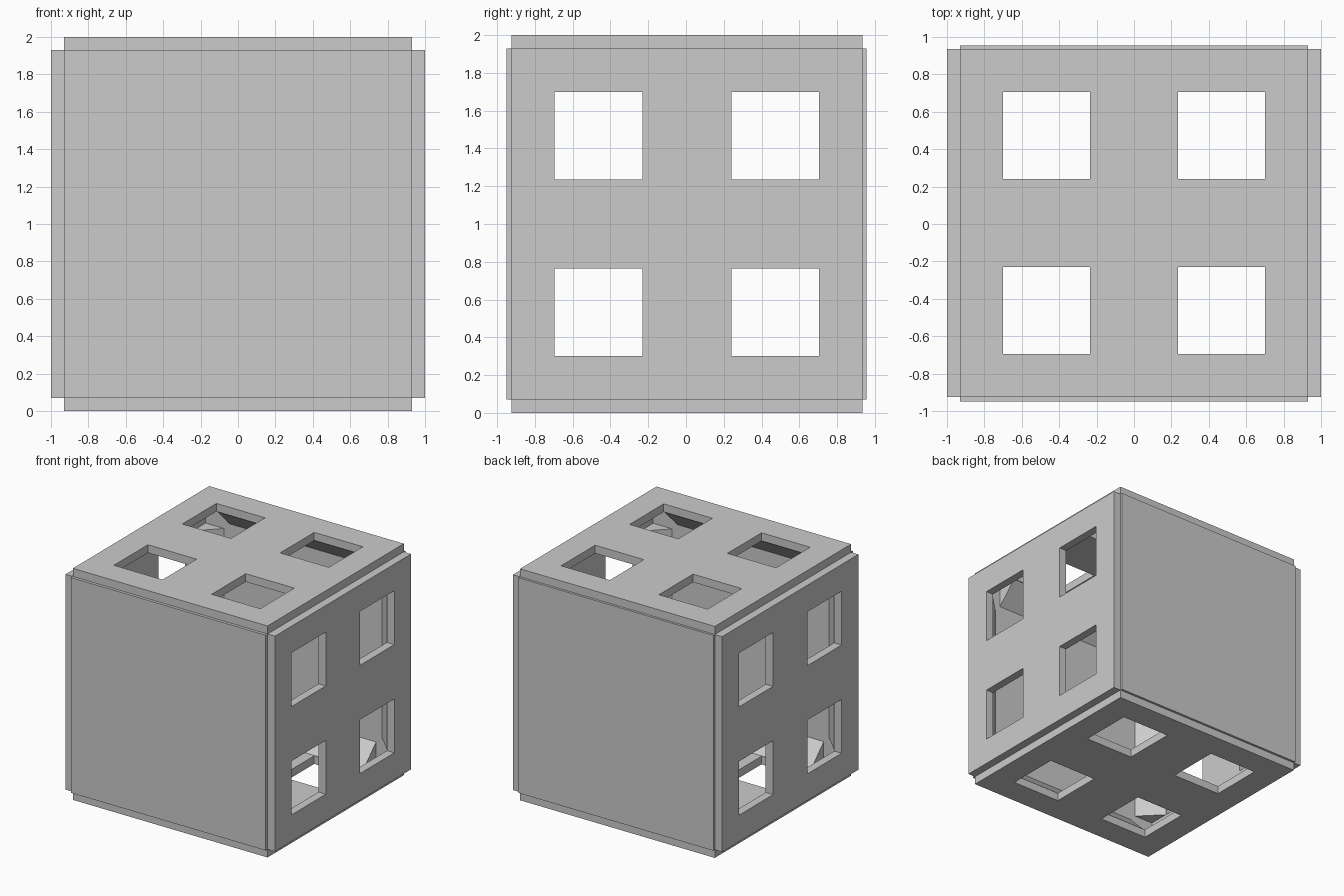
import bpy
import bmesh
from mathutils import Matrix, Vector

old = bpy.data.objects.get("Cube")
if old:
    bpy.data.objects.remove(old, do_unlink=True)

grey = bpy.data.materials.new("light_grey")
grey.use_nodes = True
colour = (0.6, 0.6, 0.6, 1)
grey.diffuse_color = colour
grey.node_tree.nodes["Principled BSDF"].inputs["Base Color"].default_value = colour

CENTRE = Vector((0, 0.005, 1))
HALF = 0.93        # half width of each panel
THICK = 0.07
CUTS = [-HALF, -0.70, -0.235, 0.235, 0.70, HALF]


def finish(name, bm):
    bmesh.ops.recalc_face_normals(bm, faces=bm.faces)
    mesh = bpy.data.meshes.new(name)
    bm.to_mesh(mesh)
    bm.free()
    mesh.materials.append(grey)
    obj = bpy.data.objects.new(name, mesh)
    bpy.context.collection.objects.link(obj)
    return obj


def panel(name, axis, sign, outer, windows):
    """Square plate facing along an axis, optionally with four windows."""
    bm = bmesh.new()
    cuts = CUTS if windows else [-HALF, HALF]
    rows = [[bm.verts.new((u, v, 0)) for u in cuts] for v in cuts]
    n = len(cuts) - 1
    for i in range(n):
        for j in range(n):
            if windows and i in (1, 3) and j in (1, 3):
                continue
            bm.faces.new((rows[i][j], rows[i][j + 1], rows[i + 1][j + 1], rows[i + 1][j]))
    ext = bmesh.ops.extrude_face_region(bm, geom=bm.faces[:])
    top = [g for g in ext["geom"] if isinstance(g, bmesh.types.BMVert)]
    bmesh.ops.translate(bm, verts=top, vec=(0, 0, THICK))
    # Merge the grid into clean flat faces
    bmesh.ops.dissolve_limit(bm, angle_limit=0.01, verts=bm.verts[:], edges=bm.edges[:])
    normal = Vector([sign if k == axis else 0 for k in range(3)])
    turn = normal.to_track_quat("Z", "Y").to_matrix().to_4x4()
    place = Matrix.Translation(CENTRE + normal * (outer - THICK))
    bmesh.ops.transform(bm, matrix=place @ turn, verts=bm.verts[:])
    finish(name, bm)


def gusset(name, axis, s, t):
    """Triangular strip along one inner edge of the box."""
    a, b = (axis + 1) % 3, (axis + 2) % 3
    wall = [0.93, 0.885, 0.93]
    leg = 0.18
    bm = bmesh.new()
    ring = []
    for da, db in ((0, 0), (leg, 0), (0, leg)):
        p = Vector((0, 0, 0))
        p[axis], p[a], p[b] = -0.7, s * (wall[a] - da), t * (wall[b] - db)
        ring.append(bm.verts.new(p + CENTRE))
    face = bm.faces.new(ring)
    ext = bmesh.ops.extrude_face_region(bm, geom=[face])
    move = Vector([1.4 if k == axis else 0 for k in range(3)])
    end = [g for g in ext["geom"] if isinstance(g, bmesh.types.BMVert)]
    bmesh.ops.translate(bm, verts=end, vec=move)
    finish(name, bm)


# Six panels: solid front and back, windowed on the other sides
panel("left_panel", 0, 1, 1.0, True)
panel("right_panel", 0, -1, 1.0, True)
panel("back_panel", 1, 1, 0.95, False)
panel("front_panel", 1, -1, 0.955, False)
panel("top_panel", 2, 1, 1.0, True)
panel("bottom_panel", 2, -1, 1.0, True)

# Joining strips along the twelve inner edges
for axis, label in enumerate(("cross", "side", "upright")):
    count = 0
    for s in (-1, 1):
        for t in (-1, 1):
            count += 1
            gusset(f"{label}_joining_strip_{count}", axis, s, t)
